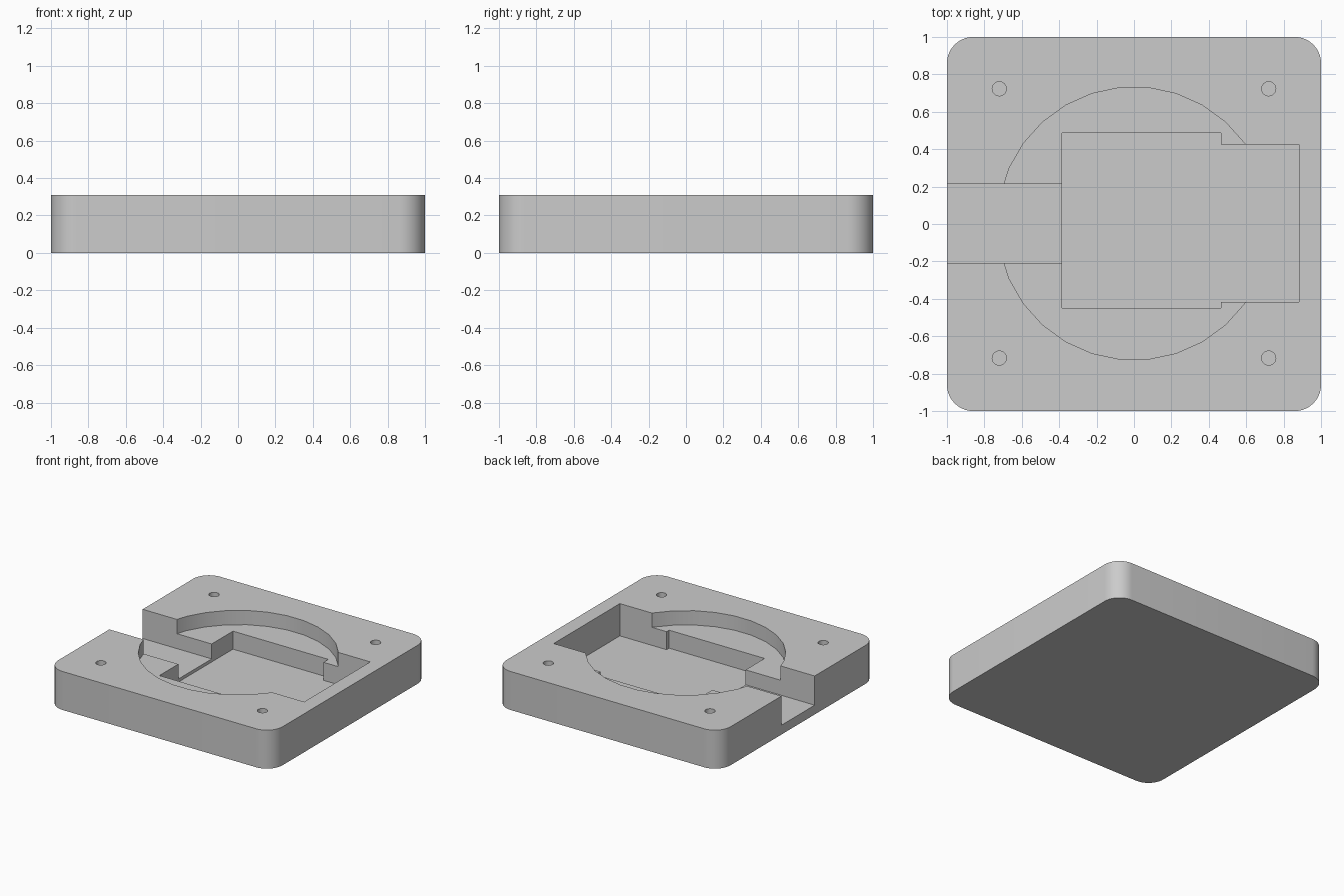
import bpy, bmesh, math

HEIGHT = 0.31
SHIFT = 0.003  # small offset of the cut features along y

cube = bpy.data.objects.get("Cube")
if cube:
    bpy.data.objects.remove(cube, do_unlink=True)

grey = bpy.data.materials.new("plain_grey")
grey.use_nodes = True
colour = (0.6, 0.6, 0.6, 1)
grey.diffuse_color = colour
grey.node_tree.nodes["Principled BSDF"].inputs["Base Color"].default_value = colour


def prism(name, outline, low, high):
    """Extrude a closed xy outline from low to high."""
    bm = bmesh.new()
    base = bm.faces.new([bm.verts.new((x, y, low)) for x, y in outline])
    top = bmesh.ops.extrude_face_region(bm, geom=[base])["geom"]
    verts = [v for v in top if isinstance(v, bmesh.types.BMVert)]
    bmesh.ops.translate(bm, verts=verts, vec=(0, 0, high - low))
    bmesh.ops.recalc_face_normals(bm, faces=bm.faces)
    mesh = bpy.data.meshes.new(name)
    bm.to_mesh(mesh)
    bm.free()
    mesh.materials.append(grey)
    obj = bpy.data.objects.new(name, mesh)
    bpy.context.collection.objects.link(obj)
    return obj


def arc(cx, cy, radius, start, sweep, steps):
    return [(cx + radius * math.cos(start + sweep * i / steps),
             cy + radius * math.sin(start + sweep * i / steps))
            for i in range(steps + 1)]


def circle(cx, cy, radius, sides, start=0):
    return arc(cx, cy, radius, start, math.tau, sides)[:-1]


def box(x0, x1, y0, y1):
    return [(x0, y0), (x1, y0), (x1, y1), (x0, y1)]


def cut(body, name, outline, floor):
    """Sink a pocket with the given outline down to floor."""
    cutter = prism(name, outline, floor, HEIGHT + 0.1)
    cutter.hide_render = True
    mod = body.modifiers.new(name, 'BOOLEAN')
    mod.operation = 'DIFFERENCE'
    mod.solver = 'EXACT'
    mod.object = cutter
    bpy.context.view_layer.objects.active = body
    bpy.ops.object.modifier_apply(modifier=name)
    bpy.data.objects.remove(cutter, do_unlink=True)


# Rounded square block
r = 0.14
outline = []
for i, (sx, sy) in enumerate([(1, 1), (-1, 1), (-1, -1), (1, -1)]):
    outline += arc(sx * (1 - r), sy * (1 - r), r, i * math.pi / 2, math.pi / 2, 10)
body = prism("base_block", outline, 0, HEIGHT)

# Shallow round recess
cut(body, "round_recess", circle(0, SHIFT, 0.73, 30), 0.195)

# Deep stepped pocket
pocket = [(-0.385, -0.45), (0.465, -0.45), (0.465, -0.418), (0.882, -0.418),
          (0.882, 0.424), (0.465, 0.424), (0.465, 0.486), (-0.385, 0.486)]
cut(body, "deep_pocket", pocket, 0.05)

# Side channel running out to the edge
cut(body, "side_channel", box(-1.1, -0.37, SHIFT - 0.212, SHIFT + 0.212), 0.075)

# Blind corner holes
for sx in (-1, 1):
    for sy in (-1, 1):
        cut(body, "corner_hole", circle(sx * 0.72, SHIFT + sy * 0.72, 0.038, 24), 0.1)

bpy.ops.object.select_all(action='DESELECT')
body.select_set(True)
bpy.context.view_layer.objects.active = body
bpy.ops.object.shade_smooth_by_angle(angle=math.radians(30))
